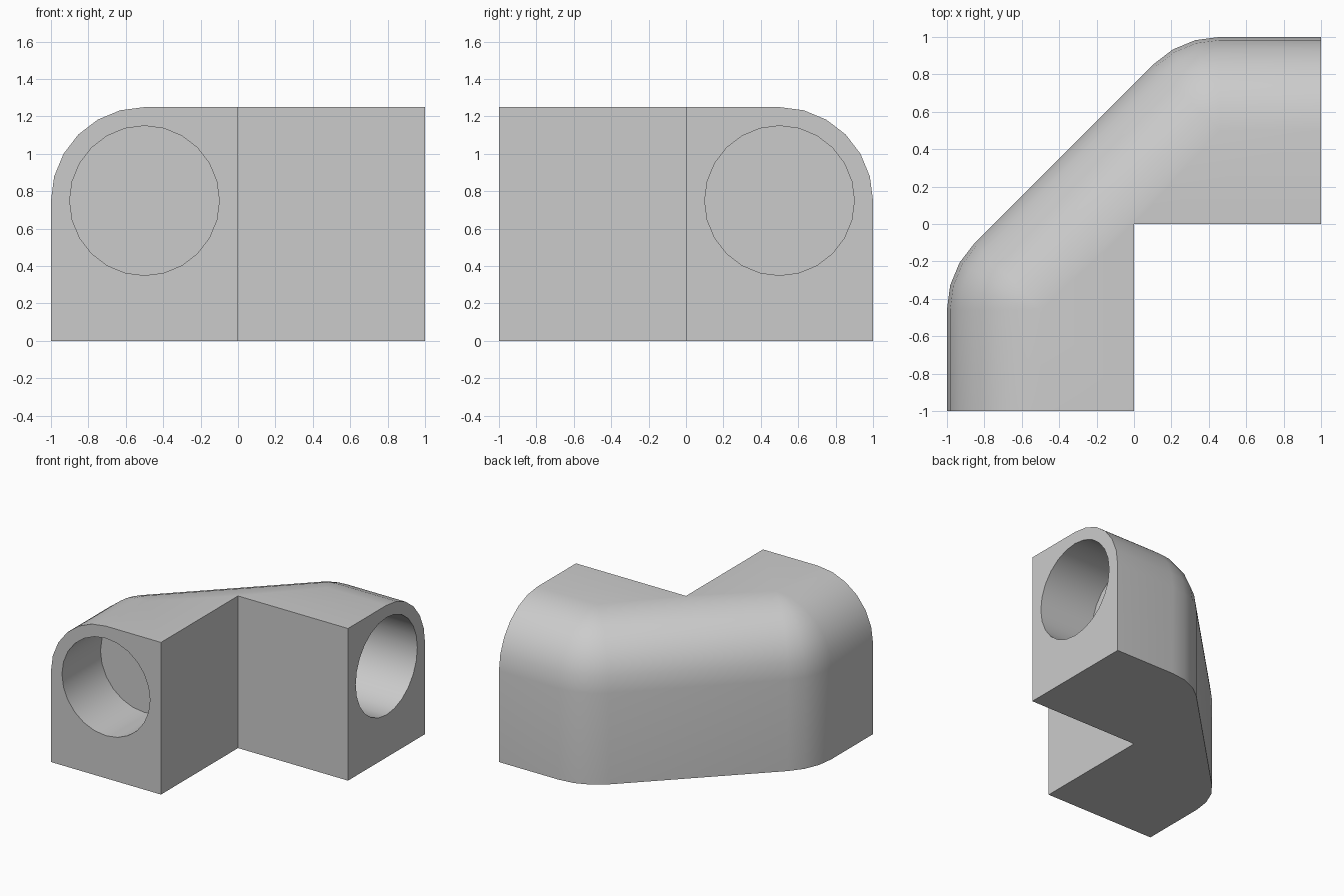
import bpy, bmesh
from math import sin, cos, pi
from mathutils import Matrix

cube = bpy.data.objects.get("Cube")
if cube:
    bpy.data.objects.remove(cube, do_unlink=True)

RADIUS = 0.5        # outer rounding
AXIS_Z = 0.75       # height of the bores
TOP = AXIS_Z + RADIUS
BEND = 0.457        # where the path turns 45 degrees
STEP = pi / 12

grey = bpy.data.materials.new("plain grey")
grey.use_nodes = True
grey.diffuse_color = (0.6, 0.6, 0.6, 1)
grey.node_tree.nodes["Principled BSDF"].inputs["Base Color"].default_value = (0.6, 0.6, 0.6, 1)


def make_object(name, bm):
    bmesh.ops.recalc_face_normals(bm, faces=bm.faces[:])
    mesh = bpy.data.meshes.new(name)
    bm.to_mesh(mesh)
    bm.free()
    mesh.materials.append(grey)
    obj = bpy.data.objects.new(name, mesh)
    bpy.context.collection.objects.link(obj)
    return obj


def outer_line(r):
    """Plan of the outer wall at distance r from the bent path."""
    arc1 = [(-0.5 - r * cos(k * STEP), -BEND + r * sin(k * STEP)) for k in range(4)]
    arc2 = [(BEND - r * cos(k * STEP), 0.5 + r * sin(k * STEP)) for k in range(3, 7)]
    return [(-0.5 - r, -1)] + arc1 + arc2 + [(1, 0.5 + r)]


# Elbow body: stacked outer lines, closed by flat walls
bm = bmesh.new()
levels = [(RADIUS, 0)] + [(RADIUS * cos(k * STEP), AXIS_Z + RADIUS * sin(k * STEP))
                          for k in range(7)]
rows = [[bm.verts.new((x, y, z)) for x, y in outer_line(r)] for r, z in levels]
for low, high in zip(rows, rows[1:]):
    for i in range(len(low) - 1):
        bm.faces.new((low[i], low[i + 1], high[i + 1], high[i]))

inner_plan = [(1, 0), (0, 0), (0, -1)]
low_in = [bm.verts.new((x, y, 0)) for x, y in inner_plan]
high_in = [bm.verts.new((x, y, TOP)) for x, y in inner_plan]
for i in range(2):
    bm.faces.new((low_in[i], low_in[i + 1], high_in[i + 1], high_in[i]))
bm.faces.new(rows[0] + low_in)                                            # base
bm.faces.new(rows[-1] + high_in)                                          # top
bm.faces.new([row[0] for row in rows] + [high_in[2], low_in[2]])          # front end
bm.faces.new([row[-1] for row in rows] + [high_in[0], low_in[0]])         # side end
bmesh.ops.remove_doubles(bm, verts=bm.verts[:], dist=1e-4)
body = make_object("elbow_body", bm)


# Blind bores, half a unit deep, in both ends
def bore(name, centre, axis):
    bm = bmesh.new()
    turn = Matrix.Rotation(pi / 2, 4, axis)
    bmesh.ops.create_cone(bm, cap_ends=True, segments=24, radius1=0.4, radius2=0.4,
                          depth=1, matrix=Matrix.Translation(centre) @ turn)
    cutter = make_object(name, bm)
    cutter.hide_render = True
    mod = body.modifiers.new(name, 'BOOLEAN')
    mod.operation = 'DIFFERENCE'
    mod.solver = 'EXACT'
    mod.object = cutter
    bpy.context.view_layer.objects.active = body
    bpy.ops.object.modifier_apply(modifier=mod.name)
    bpy.data.objects.remove(cutter, do_unlink=True)


bpy.ops.object.select_all(action='DESELECT')
body.select_set(True)
bore("front_bore", (-0.5, -1, AXIS_Z), 'X')
bore("side_bore", (1, 0.5, AXIS_Z), 'Y')

# Smooth the rounded walls, keep the square edges sharp
bpy.context.view_layer.objects.active = body
bpy.ops.object.shade_smooth_by_angle(angle=pi / 6)
